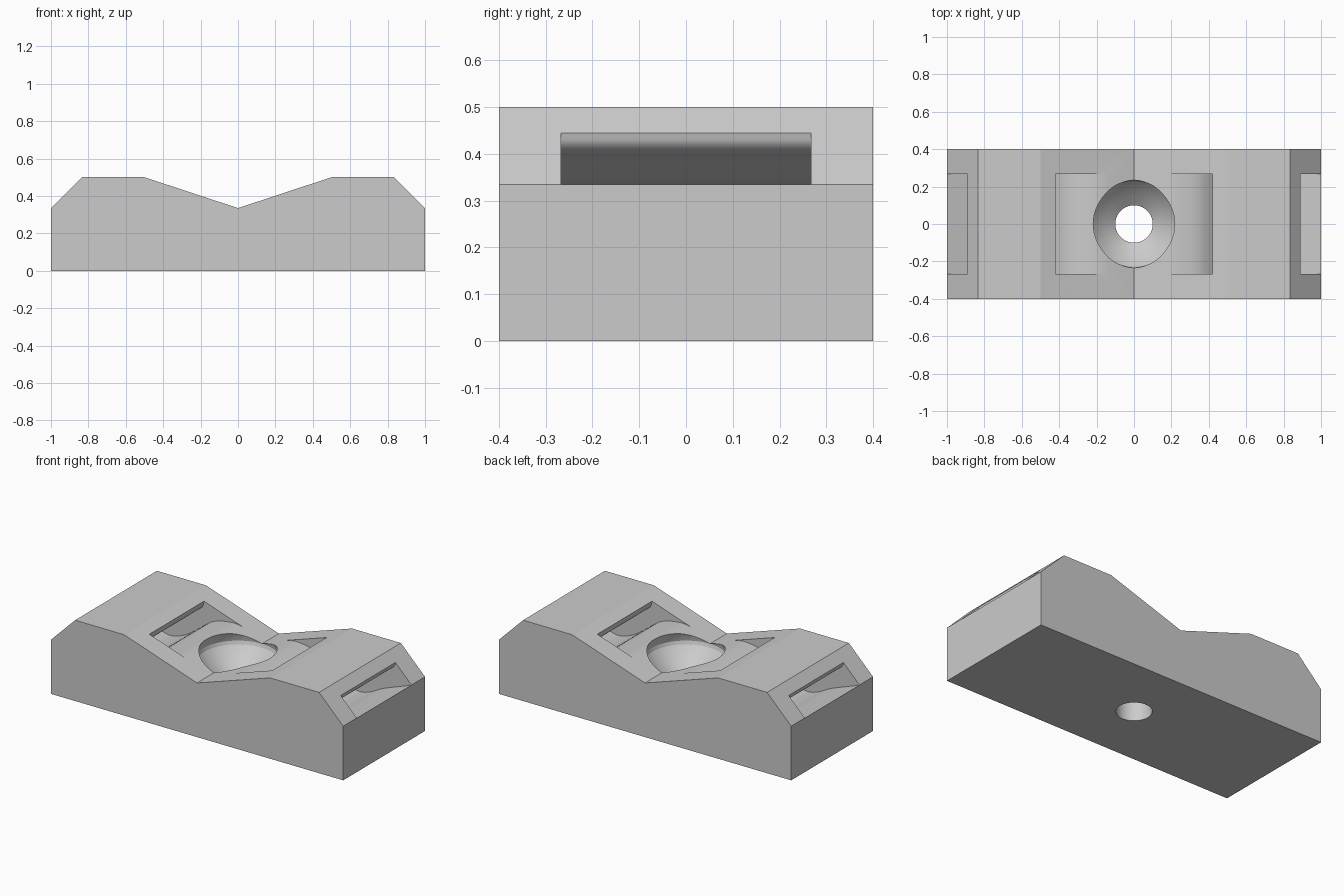
import bpy, bmesh, math
from mathutils import Vector

cube = bpy.data.objects.get("Cube")
if cube:
    bpy.data.objects.remove(cube, do_unlink=True)

grey = bpy.data.materials.new("plain grey")
grey.use_nodes = True
grey.diffuse_color = (0.6, 0.6, 0.6, 1)
grey.node_tree.nodes["Principled BSDF"].inputs["Base Color"].default_value = (0.6, 0.6, 0.6, 1)


def smooth_path(points, steps=5):
    """Catmull-Rom curve through the points."""
    p = [Vector(q) for q in points]
    p = [p[0] * 2 - p[1]] + p + [p[-1] * 2 - p[-2]]
    out = []
    for a, b, c, d in zip(p, p[1:], p[2:], p[3:]):
        for i in range(steps):
            t = i / steps
            out.append(0.5 * (2 * b + (c - a) * t + (2 * a - 5 * b + 4 * c - d) * t**2
                              + (3 * b - a - 3 * c + d) * t**3))
    return [tuple(v) for v in out] + [tuple(points[-1])]


def make_object(name, bm):
    bmesh.ops.recalc_face_normals(bm, faces=bm.faces)
    mesh = bpy.data.meshes.new(name)
    bm.to_mesh(mesh)
    bm.free()
    mesh.materials.append(grey)
    obj = bpy.data.objects.new(name, mesh)
    bpy.context.collection.objects.link(obj)
    return obj


def extrude_profile(name, profile, half_depth):
    """Prism along y from an x-z profile."""
    bm = bmesh.new()
    face = bm.faces.new([bm.verts.new((x, -half_depth, z)) for x, z in profile])
    ext = bmesh.ops.extrude_face_region(bm, geom=[face])
    moved = [g for g in ext["geom"] if isinstance(g, bmesh.types.BMVert)]
    bmesh.ops.translate(bm, verts=moved, vec=(0, 2 * half_depth, 0))
    return make_object(name, bm)


def revolve_profile(name, profile, segments=64):
    """Closed solid of revolution about z from an r-z profile."""
    bm = bmesh.new()
    rings = [[bm.verts.new((r * math.cos(a), r * math.sin(a), z))
              for a in (2 * math.pi * i / segments for i in range(segments))]
             for r, z in profile]
    for low, high in zip(rings, rings[1:]):
        for i in range(segments):
            j = (i + 1) % segments
            bm.faces.new((low[i], low[j], high[j], high[i]))
    bm.faces.new(rings[0])
    bm.faces.new(rings[-1])
    return make_object(name, bm)


# Block with a shallow V saddle and chamfered ends
half = [(0.0, 0.335), (0.5, 0.5), (0.835, 0.5), (1.0, 0.335), (1.0, 0.0)]
outline = half + [(-x, z) for x, z in reversed(half[1:])]
body = extrude_profile("saddle_block", outline, 0.4)

# Curved strap tunnel under each shoulder
floor = smooth_path([(0.12, 0.378), (0.2, 0.393), (0.27, 0.388), (0.33, 0.375), (0.38, 0.352),
                     (0.45, 0.3), (0.52, 0.248), (0.585, 0.215), (0.65, 0.2), (0.72, 0.218),
                     (0.8, 0.259), (0.9, 0.297), (1.0, 0.334), (1.1, 0.371)])
roof = smooth_path([(0.89, 0.445), (0.883, 0.422), (0.865, 0.405), (0.83, 0.388), (0.74, 0.34),
                    (0.65, 0.315), (0.57, 0.335), (0.48, 0.398), (0.442, 0.425),
                    (0.426, 0.445), (0.42, 0.472)])
tunnel = floor + [(1.1, 0.6), (0.89, 0.6)] + roof + [(0.42, 0.6), (0.12, 0.6)]
cutters = [extrude_profile("tunnel_cutter", [(side * x, z) for x, z in tunnel], 0.267)
           for side in (1, -1)]

# Screw hole with a rounded countersink
cutters.append(revolve_profile("screw_cutter", [
    (0.1, -0.1), (0.1, 0.2), (0.15, 0.238), (0.2, 0.282), (0.228, 0.315),
    (0.235, 0.335), (0.228, 0.37), (0.213, 0.405), (0.2, 0.45), (0.2, 0.6)]))

bpy.context.view_layer.objects.active = body
for cutter in cutters:
    cutter.hide_render = True
    mod = body.modifiers.new("cut", "BOOLEAN")
    mod.operation = "DIFFERENCE"
    mod.solver = "EXACT"
    mod.object = cutter
    bpy.ops.object.modifier_apply(modifier=mod.name)
    bpy.data.objects.remove(cutter, do_unlink=True)

bpy.ops.object.select_all(action="DESELECT")
body.select_set(True)
bpy.ops.object.shade_smooth_by_angle(angle=math.radians(16))
